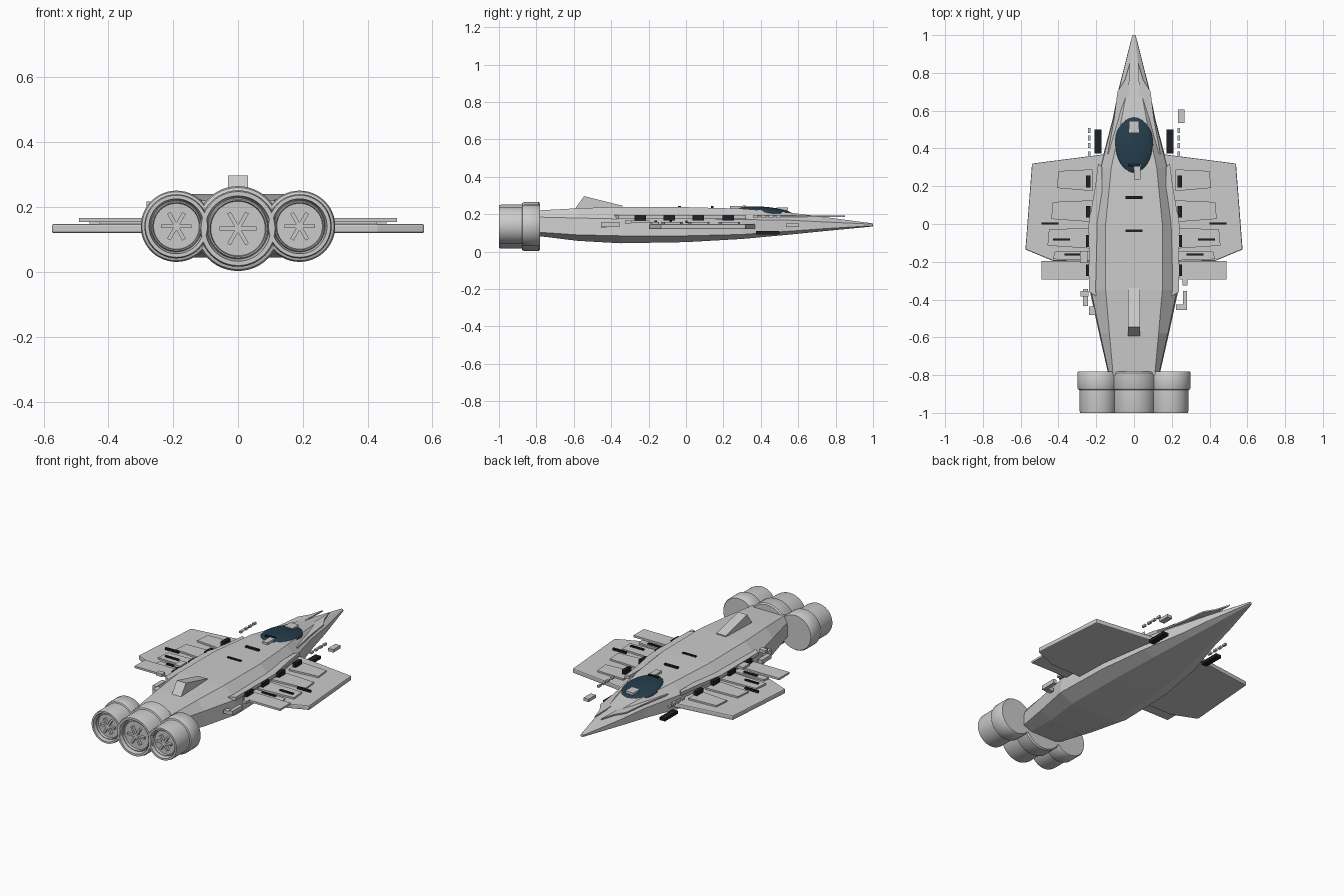
import bpy, bmesh, math
from mathutils import Matrix

if "Cube" in bpy.data.objects:
    bpy.data.objects.remove(bpy.data.objects["Cube"])


def material(name, col):
    m = bpy.data.materials.new(name)
    m.diffuse_color = (*col, 1)
    m.use_nodes = True
    m.node_tree.nodes["Principled BSDF"].inputs["Base Color"].default_value = m.diffuse_color
    return m


BLACK = material("black_trim", (0.012, 0.014, 0.018))
GLASS = material("canopy_glass", (0.018, 0.045, 0.07))


def finish(name, bm, mat=None):
    bmesh.ops.recalc_face_normals(bm, faces=bm.faces)
    me = bpy.data.meshes.new(name)
    bm.to_mesh(me)
    bm.free()
    ob = bpy.data.objects.new(name, me)
    bpy.context.collection.objects.link(ob)
    if mat:
        me.materials.append(mat)
    return ob


def bevel(ob, w):
    m = ob.modifiers.new("bevel", 'BEVEL')
    m.width, m.segments = w, 2
    return ob


def box(name, x, y, z, sx, sy, sz, mat=None):
    bm = bmesh.new()
    bmesh.ops.create_cube(bm, size=1, matrix=Matrix.Translation((x, y, z)) @ Matrix.Diagonal((sx, sy, sz, 1)))
    return finish(name, bm, mat)


def pair(name, x, *args):
    for tag, s in (("left", -1), ("right", 1)):
        box(f"{name}_{tag}", s * x, *args)


def loft(name, rings):
    bm = bmesh.new()
    vs = [[bm.verts.new(p) for p in r] for r in rings]
    n = len(rings[0])
    for a, b in zip(vs, vs[1:]):
        for i in range(n):
            bm.faces.new((a[i], a[(i + 1) % n], b[(i + 1) % n], b[i]))
    bm.faces.new(vs[0])
    bm.faces.new(vs[-1])
    return finish(name, bm)


def plate(name, outline, z0, z1):
    return [loft(f"{name}_{tag}", [[(s * x, y, z) for x, y in outline] for z in (z0, z1)])
            for tag, s in (("left", -1), ("right", 1))]


# Fuselage: y, half widths (bottom, chine, top), z (bottom, lower chine, upper chine, top)
stations = [
    (-0.80, .085, .135, .11, .085, .105, .185, .220),
    (-0.58, .11, .185, .13, .058, .09, .18, .232),
    (-0.35, .15, .235, .15, .045, .085, .175, .240),
    (0.00, .14, .225, .15, .051, .085, .175, .238),
    (0.30, .11, .180, .12, .068, .092, .172, .230),
    (0.56, .07, .112, .065, .092, .110, .168, .208),
    (0.72, .045, .080, .035, .108, .122, .160, .188),
    (1.00, .004, .009, .004, .135, .139, .147, .151),
]
hull = []
for y, wb, wc, wt, zb, z1, z2, zt in stations:
    half = [(wb, zb), (wc, z1), (wc * .97, z2), (wt, zt)]
    hull.append([(x, y, z) for x, z in half] + [(-x, y, z) for x, z in reversed(half)])
loft("fuselage", hull)

# Side strakes and raised nose blades
plate("side_strake", [(.19, .32), (.205, .2), (.24, 0), (.237, -.36), (.17, -.40), (.17, .3)], .175, .195)
plate("nose_blade", [(.022, .85), (.05, .76), (.088, .70), (.105, .56), (.14, .37), (.09, .37), (.03, .6)], .186, .194)

# Wings with rear flaps and raised panels
for w in plate("wing", [(.15, .37), (.54, .32), (.575, -.135), (.43, -.195), (.15, -.20)], .12, .148):
    bevel(w, .006)
pair("wing_flap", .365, -.245, .16, .25, .10, .012)
for i, (y, xo, h) in enumerate([(.232, .40, .115), (.068, .43, .115), (-.075, .45, .11), (-.168, .42, .05)]):
    plate(f"wing_panel_{i}", [(.22, y + h / 2), (xo, y + h * .42), (xo + .008, y - h * .36), (.22, y - h / 2)],
          .145, .158)
for i, (x, y) in enumerate([(.445, .003), (.385, -.082), (.322, -.162)]):
    pair(f"wing_slot_{i}", x, y, .16, .09, .012, .012, BLACK)

# Dark vents along the body, on the spine and the forward guns
for i, y in enumerate([.225, .065, -.09, -.245]):
    pair(f"side_vent_{i}", .242, y, .18, .022, .062, .025, BLACK)
for i, y in enumerate([.14, -.035]):
    box(f"spine_vent_{i}", 0, y, .238, .09, .014, .012, BLACK)
pair("gun", .19, .437, .102, .036, .125, .018, BLACK)

# Canopy: flattened dome, pitched down towards the nose
bm = bmesh.new()
bmesh.ops.create_uvsphere(bm, u_segments=48, v_segments=24, radius=1,
                          matrix=Matrix.Translation((0, .42, .212)) @ Matrix.Rotation(math.radians(-5), 4, 'X')
                          @ Matrix.Diagonal((.102, .152, .028, 1)))
for f in bm.faces:
    f.smooth = True
finish("canopy", bm, GLASS)
box("canopy_front_plate", 0, .515, .228, .055, .06, .014)
box("canopy_rear_plate", .017, .275, .238, .035, .08, .014)
box("canopy_latch", 0, .312, .243, .065, .014, .01, BLACK)

# Dorsal fin
loft("dorsal_fin", [[(x, y, z) for y, z in [(-.6, .22), (-.545, .297), (-.34, .246), (-.34, .22)]]
                    for x in (-.031, .031)])

# Small detail blocks
for i, y in enumerate([.495, .455, .415, .37]):
    pair(f"stud_{i}", .237, y, .19, .013, .026, .012)
for i, b in enumerate([
    (.25, .57, .142, .035, .07, .018), (.27, -.405, .145, .022, .10, .025),
    (.245, -.44, .14, .045, .03, .02), (.27, -.31, .16, .025, .03, .016),
    (-.257, -.39, .148, .027, .09, .025), (-.22, -.46, .15, .035, .045, .03),
    (-.265, -.175, .19, .04, .065, .014), (-.262, -.37, .208, .04, .03, .018),
]):
    box(f"detail_block_{i}", *b)


# Engines: revolved nacelle profile with recessed exhaust and six-armed rotor
def engine(name, cx, cz, r):
    prof = [(0, -.78), (.95, -.78), (1, -.788), (1, -.866), (.965, -.875), (.9, -.878), (.9, -.985),
            (.87, -1), (.77, -1), (.75, -.985), (.72, -.975), (.69, -.985), (.66, -.985), (.64, -.97), (0, -.97)]
    bm = bmesh.new()
    vs = [bm.verts.new((cx + k * r, y, cz)) for k, y in prof]
    es = [bm.edges.new(e) for e in zip(vs, vs[1:])]
    bmesh.ops.spin(bm, geom=vs + es, cent=(cx, 0, cz), axis=(0, 1, 0), angle=2 * math.pi, steps=48)
    bmesh.ops.remove_doubles(bm, verts=bm.verts, dist=1e-4)
    ob = finish(name, bm)
    bpy.context.view_layer.objects.active = ob
    ob.select_set(True)
    bpy.ops.object.shade_smooth_by_angle(angle=math.radians(35))
    ob.select_set(False)
    bm = bmesh.new()
    for i in range(3):
        bmesh.ops.create_cube(bm, size=1, matrix=Matrix.Translation((cx, -.976, cz))
                              @ Matrix.Rotation(i * math.pi / 3, 4, 'Y') @ Matrix.Diagonal((r * .86, .022, .012, 1)))
    finish(name + "_rotor", bm)


engine("engine_centre", 0, .134, .131)
engine("engine_left", -.19, .141, .11)
engine("engine_right", .19, .141, .11)
